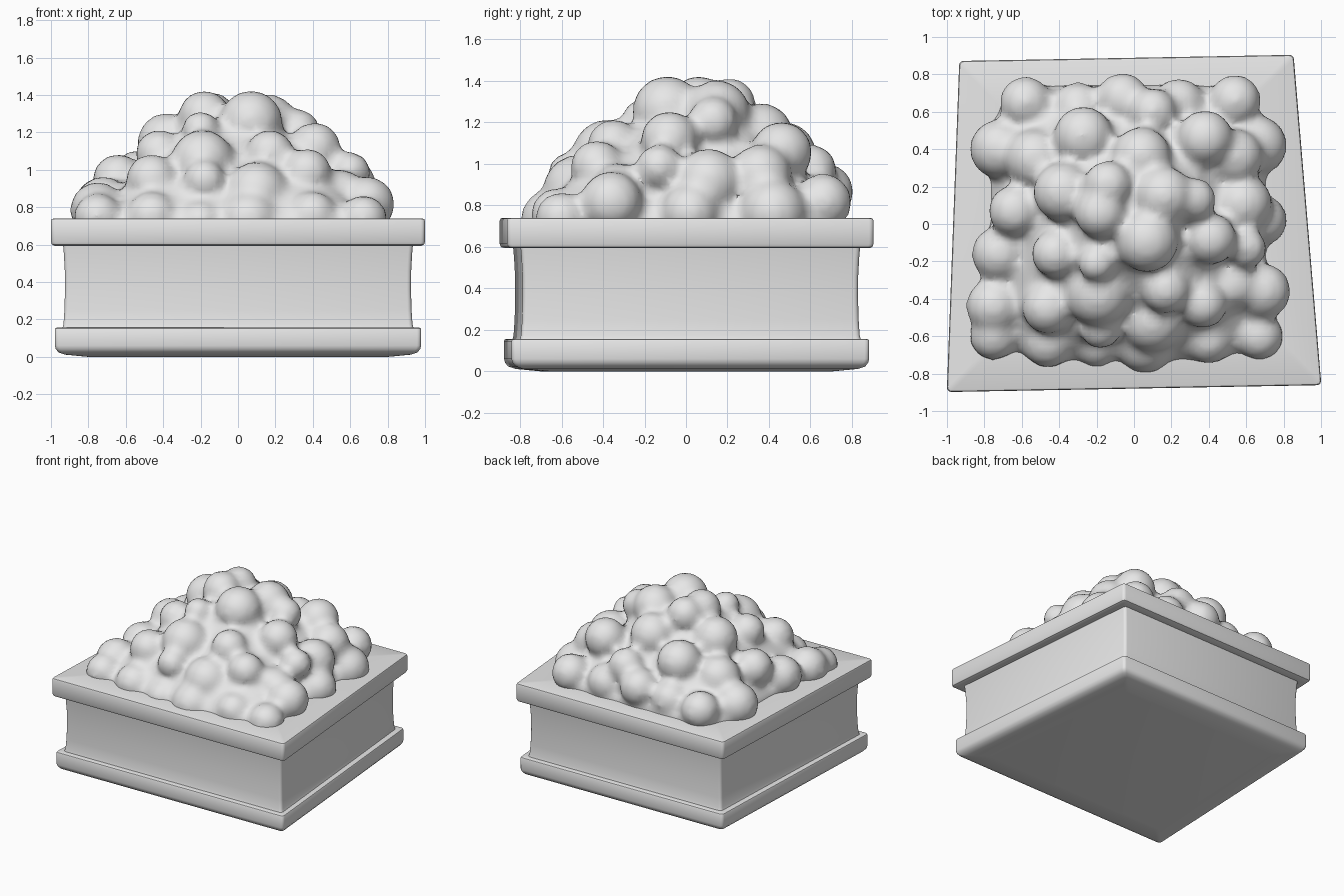
import bpy, bmesh, math
from mathutils import Matrix

if "Cube" in bpy.data.objects:
    bpy.data.objects.remove(bpy.data.objects["Cube"])

stone = bpy.data.materials.new("light_grey")
stone.diffuse_color = (0.8, 0.8, 0.8, 1)
stone.use_nodes = True
stone.node_tree.nodes["Principled BSDF"].inputs["Base Color"].default_value = stone.diffuse_color


def add_object(name, bm, angle):
    bmesh.ops.recalc_face_normals(bm, faces=bm.faces)
    mesh = bpy.data.meshes.new(name)
    bm.to_mesh(mesh)
    bm.free()
    mesh.materials.append(stone)
    ob = bpy.data.objects.new(name, mesh)
    bpy.context.collection.objects.link(ob)
    bpy.ops.object.select_all(action='DESELECT')
    ob.select_set(True)
    bpy.context.view_layer.objects.active = ob
    bpy.ops.object.shade_smooth_by_angle(angle=math.radians(angle))
    return ob


def loft(bm, rings, cap_top=True):
    """Skin a stack of closed rings of points and cap the ends."""
    rings = [[bm.verts.new(p) for p in ring] for ring in rings]
    for low, high in zip(rings, rings[1:]):
        for i in range(len(low)):
            j = (i + 1) % len(low)
            bm.faces.new((low[i], low[j], high[j], high[i]))
    bm.faces.new(rings[0][::-1])
    if cap_top:
        bm.faces.new(rings[-1])


# Planter: a slightly crooked four-sided outline swept along a moulded profile,
# open at the top where the foliage sits in it
CORNERS = [(1.0, -0.862), (0.855, 0.904), (-0.935, 0.872), (-1.0, -0.898)]
PROFILE = [  # (inset, height)
    (0.20, 0.0), (0.075, 0.012), (0.04, 0.024), (0.026, 0.042),
    (0.021, 0.06), (0.021, 0.146), (0.024, 0.153), (0.031, 0.156),
    (0.062, 0.156), (0.067, 0.175), (0.072, 0.25), (0.075, 0.36),
    (0.074, 0.46), (0.069, 0.55), (0.065, 0.594),
    (0.02, 0.594), (0.006, 0.600), (0.0, 0.614),
    (0.0, 0.726), (0.004, 0.736), (0.014, 0.74), (0.27, 0.74), (0.27, 0.70)]


def outline(inset, z, radius=0.022):
    pts = []
    for i, (x, y) in enumerate(CORNERS):
        cx = x - math.copysign(inset + radius, x)
        cy = y - math.copysign(inset + radius, y)
        for k in range(4):
            a = (i - 1) * math.pi / 2 + k * math.pi / 6
            pts.append((cx + radius * math.cos(a), cy + radius * math.sin(a), z))
    return pts


bm = bmesh.new()
loft(bm, [outline(d, z) for d, z in PROFILE], cap_top=False)
add_object("planter", bm, 35)

# Foliage bumps in tiers: (x, y, top height, radius)
EDGE = [(-0.75, -0.60, .87, .13), (-0.46, -0.63, .88, .14), (-0.20, -0.65, .83, .12),
        (0.06, -0.64, .88, .16), (0.40, -0.62, .88, .13), (0.67, -0.60, .86, .13),
        (0.69, -0.36, .96, .15), (0.68, 0.02, .90, .14), (0.66, 0.42, .92, .16),
        (0.54, 0.66, .95, .14), (0.24, 0.64, .95, .14), (-0.06, 0.67, 1.0, .14),
        (-0.58, 0.65, .95, .14), (-0.72, 0.40, .96, .16), (-0.64, 0.07, 1.08, .14),
        (-0.72, -0.16, .96, .15), (-0.75, -0.44, .93, .15), (-0.30, 0.62, .95, .14),
        (0.60, -0.13, 1.09, .11), (0.58, 0.11, 1.07, .16)]
MIDDLE = [(-0.46, -0.45, 1.08, .14), (-0.18, -0.56, 1.05, .11), (0.10, -0.52, 1.04, .17),
          (0.37, -0.43, 1.11, .13), (0.54, -0.32, 1.0, .14), (0.54, 0.36, 1.09, .15),
          (0.38, 0.46, 1.20, .15), (0.10, 0.60, 1.09, .13), (-0.27, 0.47, 1.20, .16),
          (-0.53, 0.35, 1.10, .16), (-0.42, -0.16, 1.21, .13), (-0.19, -0.38, 1.21, .17),
          (0.17, -0.35, 1.21, .13)]
CROWN = [(-0.38, 0.17, 1.30, .16), (-0.18, 0.06, 1.42, .14), (-0.14, 0.21, 1.41, .13),
         (0.07, -0.09, 1.42, .17), (0.16, 0.15, 1.40, .16), (0.32, 0.13, 1.32, .12),
         (0.41, -0.08, 1.25, .14), (-0.20, -0.21, 1.31, .10), (0.04, 0.36, 1.29, .16)]

# Core of the mound: square at the foot, rounder towards the top
CORE = [(.74, .64), (.74, .74), (.69, .81), (.61, .90), (.48, 1.02),
        (.36, 1.12), (.25, 1.22), (.12, 1.29)]


def core_ring(half, z):
    power = 0.3 + 0.6 * (z - 0.64)
    pts = []
    for k in range(32):
        c, s = math.cos(k * math.pi / 16), math.sin(k * math.pi / 16)
        pts.append((half * math.copysign(abs(c) ** power, c) - 0.03,
                    half * math.copysign(abs(s) ** power, s) + 0.06 * (z - 0.6), z))
    return pts


# Merge the core and all bumps into one soft skin
bm = bmesh.new()
loft(bm, [core_ring(h, z) for h, z in CORE])
for x, y, top, radius in EDGE + MIDDLE + CROWN:
    bmesh.ops.create_icosphere(
        bm, subdivisions=3, radius=radius,
        matrix=Matrix.Translation((x, y, top - radius + 0.006)))
mound = add_object("foliage_mound", bm, 60)
remesh = mound.modifiers.new("merge", 'REMESH')
remesh.mode = 'VOXEL'
remesh.voxel_size = 0.028
soften = mound.modifiers.new("soften", 'SMOOTH')
soften.factor = 0.5
soften.iterations = 6

# Bake the skin and trim it just below the rim
bm = bmesh.new()
bm.from_object(mound, bpy.context.evaluated_depsgraph_get())
bpy.data.objects.remove(mound)
bmesh.ops.bisect_plane(bm, geom=bm.verts[:] + bm.edges[:] + bm.faces[:],
                       plane_co=(0, 0, 0.72), plane_no=(0, 0, 1), clear_inner=True)
add_object("foliage", bm, 60)
